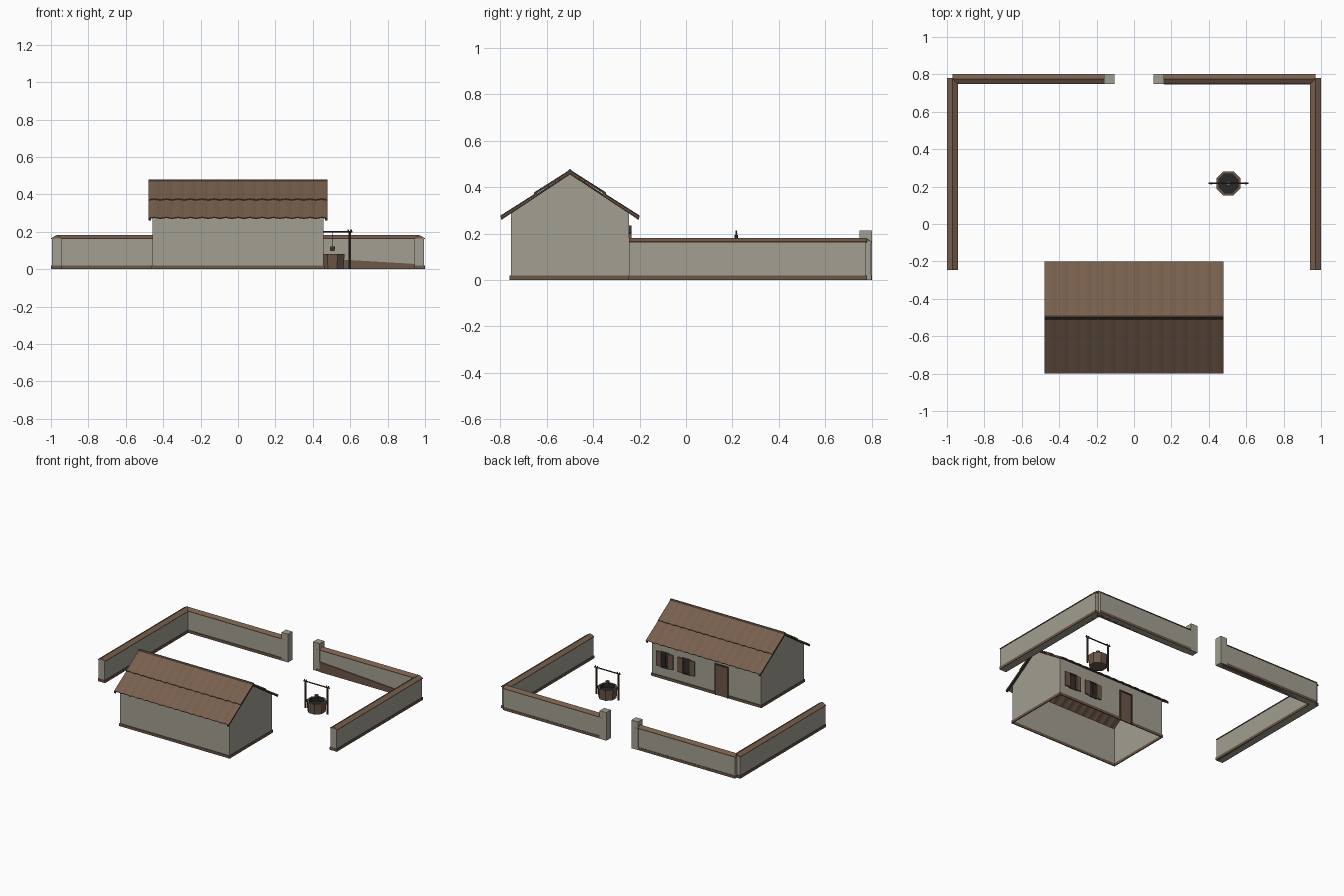
import bpy, bmesh, math
from mathutils import Vector

if "Cube" in bpy.data.objects:
    bpy.data.objects.remove(bpy.data.objects["Cube"])


def mat(name, r, g, b):
    m = bpy.data.materials.new(name)
    m.diffuse_color = (r, g, b, 1)
    m.use_nodes = True
    m.node_tree.nodes["Principled BSDF"].inputs["Base Color"].default_value = m.diffuse_color
    return m


PLASTER = mat("grey plaster", 0.36, 0.345, 0.285)
TILE = mat("roof brown", 0.185, 0.115, 0.075)
WOOD = mat("plinth brown", 0.15, 0.095, 0.065)
DARK = mat("dark wood", 0.055, 0.036, 0.026)
BLACK = mat("dark opening", 0.022, 0.022, 0.022)


def make(name, verts, faces, m, fix=True):
    me = bpy.data.meshes.new(name)
    me.from_pydata(verts, [], faces)
    if fix:
        bm = bmesh.new()
        bm.from_mesh(me)
        bmesh.ops.recalc_face_normals(bm, faces=bm.faces)
        bm.to_mesh(me)
        bm.free()
    me.materials.append(m)
    ob = bpy.data.objects.new(name, me)
    bpy.context.collection.objects.link(ob)
    return ob


def box(name, x0, x1, y0, y1, z0, z1, m):
    v = [(x, y, z) for x in (x0, x1) for y in (y0, y1) for z in (z0, z1)]
    f = [(0, 1, 3, 2), (4, 6, 7, 5), (0, 4, 5, 1), (2, 3, 7, 6), (0, 2, 6, 4), (1, 5, 7, 3)]
    return make(name, v, f, m)


def prism(name, profile, axis, a, b, m):
    """Extrude a (side, z) profile along the x or y axis."""
    n = len(profile)
    v = [((t, p, z) if axis == 'x' else (p, t, z)) for t in (a, b) for p, z in profile]
    f = [tuple(range(n)), tuple(range(n, 2 * n))]
    f += [(i, (i + 1) % n, n + (i + 1) % n, n + i) for i in range(n)]
    return make(name, v, f, m)


def rod(name, p, q, r, m, sides=6, r2=None):
    p, q = Vector(p), Vector(q)
    bm = bmesh.new()
    bmesh.ops.create_cone(bm, cap_ends=True, segments=sides, radius1=r,
                          radius2=r if r2 is None else r2, depth=(q - p).length)
    me = bpy.data.meshes.new(name)
    bm.to_mesh(me)
    bm.free()
    me.materials.append(m)
    ob = bpy.data.objects.new(name, me)
    ob.location = (p + q) / 2
    ob.rotation_euler = (q - p).to_track_quat('Z', 'Y').to_euler()
    bpy.context.collection.objects.link(ob)


# House walls: open shell without floor
HX, Y0, Y1, YM = 0.457, -0.755, -0.245, -0.5
EAVE, RIDGE, PEAK = 0.293, 0.462, 0.474
v = [(s * HX, y, z) for s in (-1, 1)
     for y, z in ((Y0, 0), (Y1, 0), (Y1, EAVE), (YM, RIDGE), (Y0, EAVE))]
make("house_walls", v, [(0, 4, 3, 2, 1), (5, 6, 7, 8, 9), (0, 5, 9, 4), (1, 2, 7, 6)], PLASTER, False)

# House plinth
P = 0.005
for s, nm in ((-1, "left"), (1, "right")):
    a, b = sorted((s * (HX - 0.002), s * (HX + P)))
    box("house_plinth_" + nm, a, b, Y0 - P, Y1 + P, 0, 0.02, WOOD)
box("house_plinth_front", -HX, HX, Y0 - P, Y0 + 0.002, 0, 0.02, WOOD)
box("house_plinth_back", -HX, HX, Y1 - 0.002, Y1 + P, 0, 0.02, WOOD)

# Roof: two overlapping rows of arched tiles on each slope
COLS, SEG, RX = 15, 4, 0.479
RUN, DROP = 0.3, 0.2
for side, nm in ((-1, "front"), (1, "back")):
    for row, (s0, s1, l0, l1) in enumerate(((0.0, 0.52, 0.001, 0.006), (0.48, 1.0, -0.002, 0.003))):
        v, f = [], []
        n = COLS * SEG
        for i in range(n + 1):
            x = -RX + 2 * RX * i / n
            arch = 0.005 * math.sin(math.pi * (i % SEG) / SEG)
            for s, l in ((s0, l0), (s1, l1)):
                v.append((x, YM + side * RUN * s, PEAK - DROP * s + l + arch - 0.004))
        for i in range(n):
            q = (2 * i, 2 * i + 1, 2 * i + 3, 2 * i + 2)
            f.append(q if side < 0 else q[::-1])
        ob = make(f"roof_{nm}_row_{row + 1}", v, f, TILE, False)
        sol = ob.modifiers.new("thickness", 'SOLIDIFY')
        sol.thickness = 0.006
        sol.offset = -1
    # dark bargeboards under the roof edge
    for sx in (-1, 1):
        x0, x1 = sorted((sx * 0.466, sx * 0.478))
        prof = [(YM, PEAK - 0.009), (YM + side * 0.298, PEAK - 0.206),
                (YM + side * 0.296, PEAK - 0.215), (YM, PEAK - 0.019)]
        prism(f"bargeboard_{nm}_{'right' if sx > 0 else 'left'}", prof, 'x', x0, x1, DARK)
prism("roof_ridge", [(YM - 0.012, PEAK - 0.006), (YM, PEAK + 0.006), (YM + 0.012, PEAK - 0.006)],
      'x', -RX, RX, DARK)

# Windows on the yard side: frame, dark opening, shutters and bars
for k, (x0, x1) in enumerate(((0.275, 0.415), (0.095, 0.235))):
    nm = f"window_{k + 1}"
    z0, z1 = 0.09, 0.2
    box(nm + "_opening", x0 + 0.036, x1 - 0.036, Y1, Y1 + 0.003, z0, z1, BLACK)
    box(nm + "_shutter_left", x1 - 0.04, x1, Y1, Y1 + 0.009, z0, z1, WOOD)
    box(nm + "_shutter_right", x0, x0 + 0.04, Y1, Y1 + 0.009, z0, z1, WOOD)
    xm = (x0 + x1) / 2
    box(nm + "_bar", xm - 0.004, xm + 0.004, Y1, Y1 + 0.006, z0, z1, DARK)
    for z in (z0, z1):
        box(nm + "_rail", x0 + 0.036, x1 - 0.036, Y1, Y1 + 0.008, z - 0.005, z + 0.005, DARK)

# Door
box("door_leaf", -0.176, -0.084, Y1, Y1 + 0.005, 0.02, 0.225, WOOD)
for x in (-0.186, -0.084):
    box("door_jamb", x, x + 0.01, Y1, Y1 + 0.009, 0, 0.235, DARK)
box("door_lintel", -0.176, -0.084, Y1, Y1 + 0.009, 0.225, 0.235, DARK)

# Yard walls with gabled coping, plinth and gate pillars
for s, nm in ((-1, "left"), (1, "right")):
    cx, cy = s * 0.97, 0.775
    box(f"{nm}_wall", cx - 0.025, cx + 0.025, Y1, 0.775, 0, 0.165, PLASTER)
    box(f"{nm}_wall_plinth", cx - 0.03, cx + 0.03, Y1 - 0.002, 0.78, 0, 0.02, WOOD)
    prism(f"{nm}_wall_coping", [(cx - 0.03, 0.16), (cx - 0.03, 0.165), (cx, 0.182),
                                (cx + 0.03, 0.165), (cx + 0.03, 0.16)], 'y', Y1, 0.78, TILE)
    a, b = sorted((s * 0.13, s * 0.97))
    box(f"back_{nm}_wall", a, b, cy - 0.022, cy + 0.022, 0, 0.165, PLASTER)
    box(f"back_{nm}_plinth", a, b, cy - 0.027, cy + 0.025, 0, 0.02, WOOD)
    prism(f"back_{nm}_coping", [(cy - 0.027, 0.16), (cy - 0.027, 0.165), (cy, 0.182),
                                (cy + 0.027, 0.165), (cy + 0.027, 0.16)], 'x', a, b, TILE)
    a, b = sorted((s * 0.105, s * 0.16))
    box(f"gate_pillar_{nm}", a, b, 0.748, 0.802, 0, 0.213, PLASTER)

# Sloping earth strip at the inner foot of the right back wall
v = [(x, y, z) for y in (0.745, 0.753) for x, z in ((0.16, 0), (0.945, 0), (0.945, 0.028), (0.16, 0.075))]
make("wall_foot_strip", v, [(0, 1, 2, 3), (4, 5, 6, 7), (0, 1, 5, 4), (1, 2, 6, 5),
                            (2, 3, 7, 6), (3, 0, 4, 7)], WOOD)

# Well: octagonal curb, water, posts, beam, rope and bucket
WX, WY = 0.505, 0.217
v, f = [], []
for r, z in ((0.064, 0), (0.07, 0.08), (0.055, 0.08), (0.055, 0.05)):
    for i in range(8):
        t = math.pi * (i + 0.5) / 4
        v.append((WX + r * math.cos(t), WY + r * math.sin(t), z))
for k in range(3):
    for i in range(8):
        j = (i + 1) % 8
        f.append((8 * k + i, 8 * k + j, 8 * k + 8 + j, 8 * k + 8 + i))
f += [tuple(range(7, -1, -1)), tuple(range(24, 32))]
well = make("well_curb", v, f, WOOD)
well.data.materials.append(BLACK)
for p in well.data.polygons:
    if p.index >= 16 and p.index != 24:
        p.material_index = 1
for x in (WX - 0.092, WX + 0.092):
    rod("well_post", (x, WY, 0), (x, WY, 0.195), 0.007, DARK)
    for d in (-1, 1):
        rod("well_fork", (x, WY, 0.19), (x + d * 0.01, WY, 0.212), 0.004, DARK)
rod("well_beam", (WX - 0.108, WY, 0.2), (WX + 0.108, WY, 0.2), 0.005, DARK)
rod("well_rope", (WX, WY, 0.12), (WX, WY, 0.2), 0.0015, DARK)
rod("well_bucket", (WX, WY, 0.097), (WX, WY, 0.122), 0.011, WOOD, 8, 0.014)
